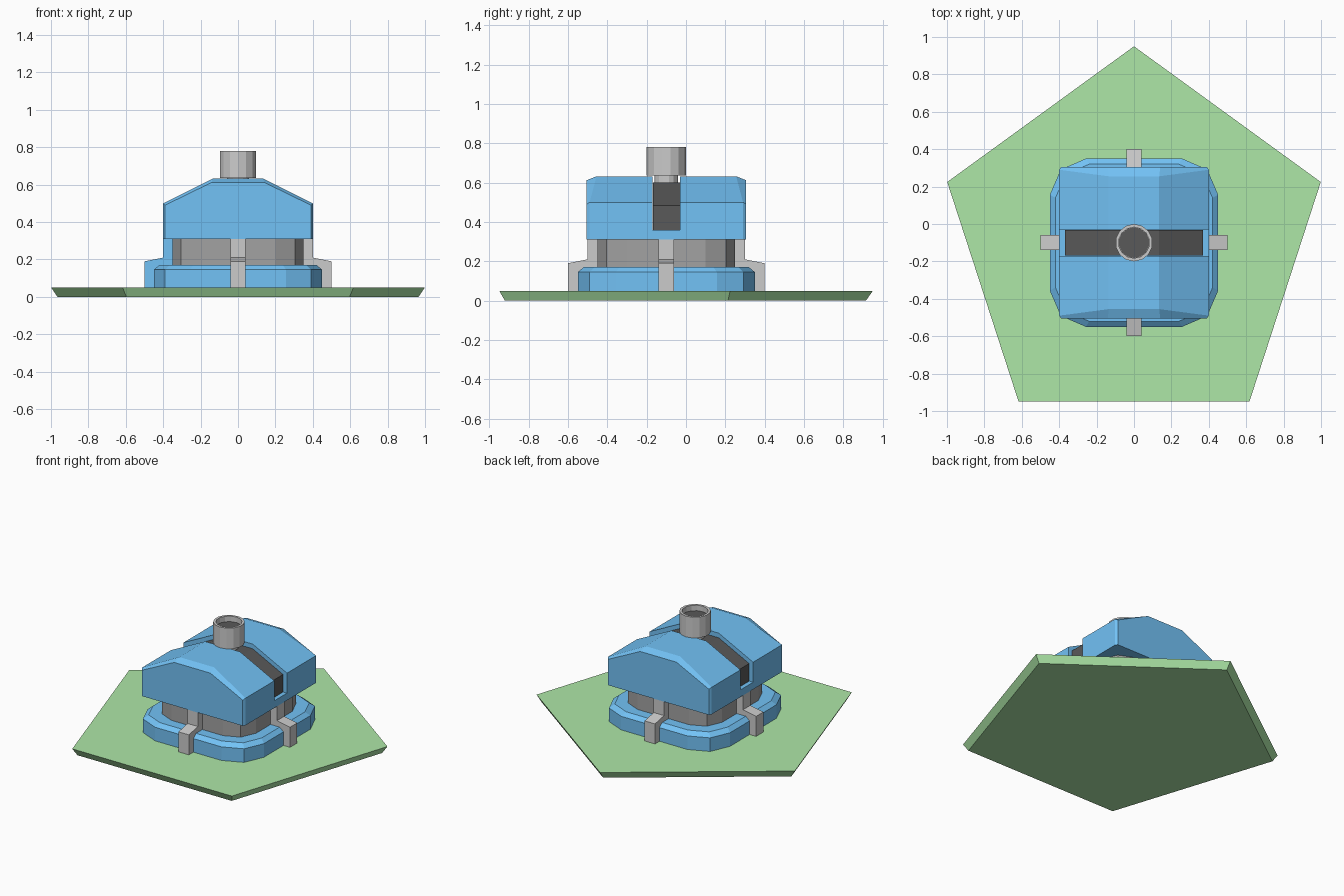
import bpy, bmesh, math
from mathutils import Matrix

if "Cube" in bpy.data.objects:
    bpy.data.objects.remove(bpy.data.objects["Cube"])

CY = -0.1  # centre of the turret in y


def material(name, r, g, b):
    m = bpy.data.materials.new(name)
    m.diffuse_color = (r, g, b, 1)
    m.use_nodes = True
    m.node_tree.nodes["Principled BSDF"].inputs["Base Color"].default_value = m.diffuse_color
    return m


GREEN = material("green", 0.42, 0.80, 0.39)
BLUE = material("blue", 0.17, 0.54, 0.92)
DARK = material("dark_grey", 0.36, 0.36, 0.36)
BLACK = material("black", 0.1, 0.1, 0.1)
GREY = material("grey", 0.7, 0.7, 0.7)


def loft(name, loops, mats, cap=True, turn=0):
    """Skin a stack of matching loops; turn spins the part about z."""
    bm = bmesh.new()
    rings = [[bm.verts.new(p) for p in loop] for loop in loops]
    n = len(rings[0])
    for a, b in zip(rings, rings[1:]):
        for i in range(n):
            j = (i + 1) % n
            bm.faces.new((a[i], a[j], b[j], b[i]))
    if cap:
        bm.faces.new(rings[0])
        bm.faces.new(rings[-1])
    bmesh.ops.recalc_face_normals(bm, faces=bm.faces)
    bm.transform(Matrix.Translation((0, CY, 0)) @ Matrix.Rotation(turn, 4, 'Z'))
    me = bpy.data.meshes.new(name)
    bm.to_mesh(me)
    bm.free()
    for m in mats:
        me.materials.append(m)
    ob = bpy.data.objects.new(name, me)
    bpy.context.collection.objects.link(ob)
    return ob


def polygon(n, r, z):
    return [(r * math.sin(math.tau * i / n), r * math.cos(math.tau * i / n), z) for i in range(n)]


def rounded(s, z):
    """Square with two-step cut corners, half width s."""
    c = [(1, -.57), (1, .57), (.87, .87)]
    pts = []
    for k in range(4):
        co, si = round(math.cos(k * math.pi / 2)), round(math.sin(k * math.pi / 2))
        pts += [(s * (x * co - y * si), s * (x * si + y * co), z) for x, y in c[1:]]
        x, y = .57, 1
        pts.append((s * (x * co - y * si), s * (x * si + y * co), z))
    return pts


def symmetric(half):
    """Mirror a right-hand x outline to the left."""
    return half + [(-x, y, z) for x, y, z in reversed(half)]


# Ground plate
loft("base_plate", [polygon(5, 1.015, 0), polygon(5, 1.05, 0.05)], [GREEN])

# Turret ring and neck
loft("lower_ring", [rounded(.45, .05), rounded(.45, .145), rounded(.42, .17)], [BLUE])
loft("neck", [rounded(.35, .17), rounded(.35, .31)], [DARK])

# Four bracket legs
leg = [(.35, .05), (.5, .05), (.5, .19), (.4, .21), (.4, .31), (.35, .31)]
for i, side in enumerate(("right", "back", "left", "front")):
    ob = loft(side + "_bracket", [[(x, y, z) for x, z in leg] for y in (-.04, .04)],
              [GREY, BLUE], turn=i * math.pi / 2)
    if side == "left":  # one cheek of this bracket is blue
        for p in ob.data.polygons:
            if p.normal.y < -.9:
                p.material_index = 1

# Split head: two roofed halves, joined by a floor under the slot
for side, s in (("back", 1), ("front", -1)):
    inner = symmetric([(.4, s * .07, .31), (.4, s * .07, .5), (.135, s * .07, .632)])
    edge = symmetric([(.4, s * .39, .31), (.4, s * .39, .5), (.135, s * .355, .632)])
    end = symmetric([(.39, s * .405, .31), (.39, s * .405, .49), (.14, s * .405, .612)])
    loft(side + "_head_half", [inner, edge, end], [BLUE])
loft("head_floor", [[(x, y, z) for x, y in ((-.4, -.07), (.4, -.07), (.4, .07), (-.4, .07))]
                    for z in (.31, .36)], [BLUE])

# Black core in the slot
loft("slot_core", [symmetric([(.37, y, .36), (.37, y, .483), (.135, y, .6)])
                   for y in (-.069, .069)], [BLACK])

# Barrel with hollow mouth
loft("barrel_neck", [polygon(14, .06, .59), polygon(14, .06, .635)], [GREY])
loft("barrel", [polygon(14, r, z) for r, z in
                ((.1, .635), (.1, .78), (.083, .78), (.083, .74))], [GREY])
loft("barrel_bore", [polygon(14, .082, .735), polygon(14, .082, .742)], [BLACK])
